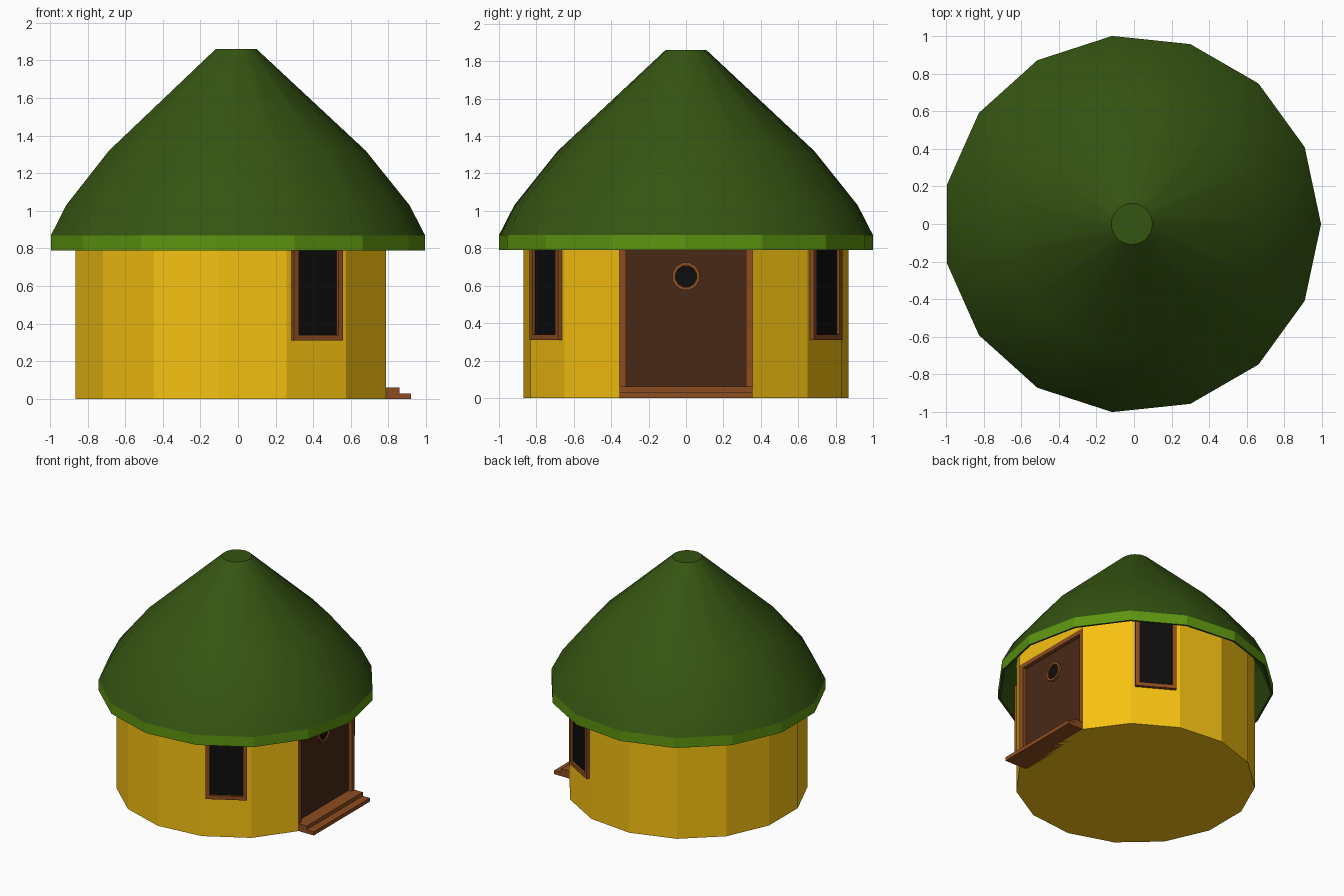
import bpy, bmesh, math
from mathutils import Matrix

if "Cube" in bpy.data.objects:
    bpy.data.objects.remove(bpy.data.objects["Cube"])

SIDES, CX = 15, -0.011          # fifteen-sided hut, centre slightly left of origin
R_WALL = 0.873


def material(name, r, g, b):
    m = bpy.data.materials.new(name)
    m.diffuse_color = (r, g, b, 1)
    m.use_nodes = True
    m.node_tree.nodes["Principled BSDF"].inputs["Base Color"].default_value = m.diffuse_color
    return m


YELLOW = material("yellow_wall", 0.93, 0.54, 0.006)
GREEN = material("dark_green", 0.036, 0.09, 0.006)
LIME = material("light_green", 0.11, 0.30, 0.005)
BROWN = material("brown_wood", 0.27, 0.075, 0.014)
DARK = material("dark_wood", 0.065, 0.022, 0.008)
BLACK = material("black_glass", 0.004, 0.004, 0.004)


def finish(name, bm, *mats, angle=0.0):
    """Turn a bmesh into an object, rotated about the hut axis."""
    bm.transform(Matrix.Translation((CX, 0, 0)) @ Matrix.Rotation(math.radians(angle), 4, 'Z'))
    bmesh.ops.recalc_face_normals(bm, faces=bm.faces)
    me = bpy.data.meshes.new(name)
    bm.to_mesh(me)
    bm.free()
    for m in mats:
        me.materials.append(m)
    ob = bpy.data.objects.new(name, me)
    bpy.context.collection.objects.link(ob)
    return ob


def ring(bm, r, z, steps):
    return [bm.verts.new((r * math.cos(k * math.tau / SIDES),
                          r * math.sin(k * math.tau / SIDES), z)) for k in steps]


def bridge(bm, a, b):
    n = len(a)
    return [bm.faces.new((a[i], a[(i + 1) % n], b[(i + 1) % n], b[i])) for i in range(n)]


def boxes(name, mat, parts, angle=0.0):
    """Boxes given as (x0, x1, y0, y1, z0, z1); x points outward."""
    bm = bmesh.new()
    for x0, x1, y0, y1, z0, z1 in parts:
        mtx = Matrix.Translation(((x0 + x1) / 2, (y0 + y1) / 2, (z0 + z1) / 2)) @ \
            Matrix.Diagonal((x1 - x0, y1 - y0, z1 - z0, 1))
        bmesh.ops.create_cube(bm, size=1, matrix=mtx)
    return finish(name, bm, mat, angle=angle)


def frame_parts(x0, x1, half, z0, z1, t):
    return [(x0, x1, -half, -half + t, z0, z1), (x0, x1, half - t, half, z0, z1),
            (x0, x1, -half + t, half - t, z0, z0 + t), (x0, x1, -half + t, half - t, z1 - t, z1)]


# Wall: the corner facing +x is left out to give a wide flat door side
DOOR_TOP = 0.85
bm = bmesh.new()
steps = range(1, SIDES)
low, mid, top = [ring(bm, R_WALL, z, steps) for z in (0, DOOR_TOP, 1.05)]
lower_faces = bridge(bm, low, mid)
bridge(bm, mid, top)
bm.faces.new(low)
bm.faces.new(top)
bmesh.ops.recalc_face_normals(bm, faces=bm.faces)
bmesh.ops.delete(bm, geom=[lower_faces[-1]], context='FACES_ONLY')   # door opening
finish("wall", bm, YELLOW)

# Roof: thin bell-shaped shell with a light vertical rim
bm = bmesh.new()
profile = [(0.80, 1.14), (0.90, 1.02), (0.99, 0.79), (1.0055, 0.79), (1.0055, 0.87),
           (0.923, 1.03), (0.69, 1.32), (0.11, 1.86)]
rings = [ring(bm, r, z, range(SIDES)) for r, z in profile]
for i in range(len(rings) - 1):
    for f in bridge(bm, rings[i], rings[i + 1]):
        f.material_index = 1 if i == 3 else 0
        f.smooth = i >= 4
bm.faces.new(rings[-1])
finish("roof", bm, GREEN, LIME)

# Windows on the two sides next to the door
wall_x = R_WALL * math.cos(math.pi / SIDES)
for side, ang in (("front", -60), ("back", 60)):
    boxes(side + "_window_frame", BROWN,
          frame_parts(wall_x - 0.02, wall_x + 0.025, 0.151, 0.31, 0.91, 0.03), ang)
    boxes(side + "_window_pane", BLACK,
          [(wall_x - 0.01, wall_x + 0.008, -0.125, 0.125, 0.335, 0.885)], ang)

# Door set back into its frame
door_x = R_WALL * math.cos(math.tau / SIDES)
half = R_WALL * math.sin(math.tau / SIDES)
boxes("door_frame", BROWN, frame_parts(door_x - 0.06, door_x, half, 0, DOOR_TOP, 0.035))
boxes("door_panel", DARK, [(door_x - 0.05, door_x - 0.03, -half + 0.03, half - 0.03, 0.03, 0.82)])

# Round door window: ring and glass
to_door = Matrix.Translation((door_x - 0.03, 0, 0.65)) @ Matrix.Rotation(math.pi / 2, 4, 'Y')
bm = bmesh.new()
loops = []
for r, h in ((0.058, -0.005), (0.058, 0.015), (0.076, 0.015), (0.076, -0.005)):
    loops.append([bm.verts.new((r * math.cos(a), r * math.sin(a), h))
                  for a in (math.tau * (k + 0.5) / 12 for k in range(12))])
for i in range(4):
    bridge(bm, loops[i], loops[(i + 1) % 4])
bm.transform(to_door)
finish("door_window_ring", bm, BROWN)
bm = bmesh.new()
bmesh.ops.create_cone(bm, cap_ends=True, segments=12, radius1=0.062, radius2=0.062, depth=0.01,
                      matrix=to_door)
finish("door_window_glass", bm, BLACK)

# Two steps at the door
boxes("steps", BROWN, [(door_x - 0.04, 0.932, -half, half, 0, 0.03),
                       (door_x - 0.04, 0.87, -half, half, 0.03, 0.06)])
